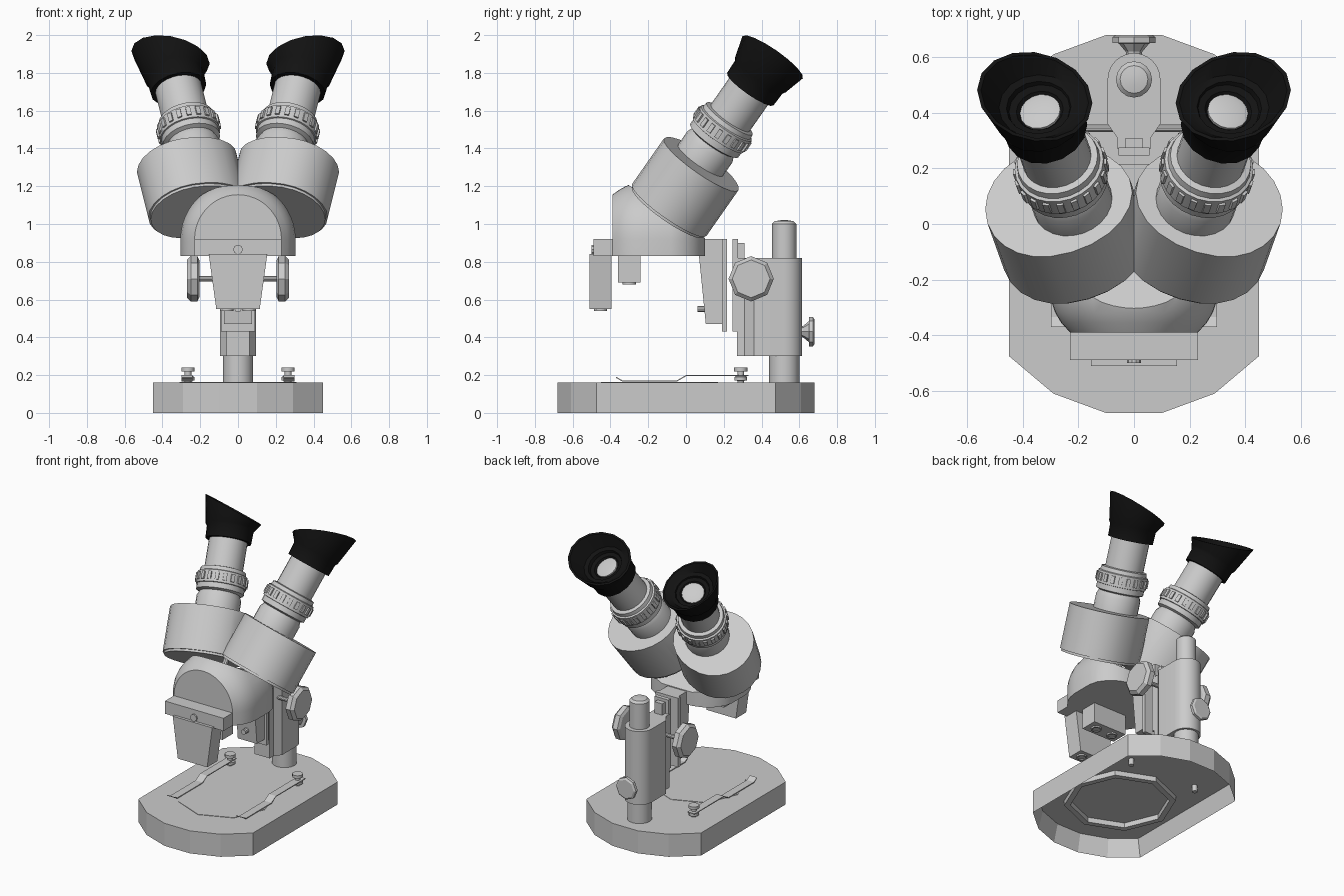
import bpy, bmesh
from math import sin, cos, pi, radians
from mathutils import Vector, Matrix

if "Cube" in bpy.data.objects:
    bpy.data.objects.remove(bpy.data.objects["Cube"])

black = bpy.data.materials.new("rubber_black")
black.diffuse_color = (0.006, 0.006, 0.006, 1)
black.use_nodes = True
black.node_tree.nodes["Principled BSDF"].inputs["Base Color"].default_value = black.diffuse_color
glass = bpy.data.materials.new("lens_light")
glass.diffuse_color = (0.75, 0.75, 0.75, 1)
glass.use_nodes = True
glass.node_tree.nodes["Principled BSDF"].inputs["Base Color"].default_value = glass.diffuse_color


def finish(name, bm, mat=None, smooth=True, mirror=False):
    bmesh.ops.recalc_face_normals(bm, faces=bm.faces)
    me = bpy.data.meshes.new(name)
    bm.to_mesh(me)
    bm.free()
    if smooth:
        for p in me.polygons:
            p.use_smooth = True
        me.set_sharp_from_angle(angle=radians(32))
    ob = bpy.data.objects.new(name, me)
    bpy.context.collection.objects.link(ob)
    if mat:
        me.materials.append(mat)
    if mirror:
        m = ob.modifiers.new("Mirror", 'MIRROR')
        m.use_mirror_merge = False
    return ob


def loft(bm, rings, cap=True):
    rs = [[bm.verts.new(p) for p in r] for r in rings]
    n = len(rs[0])
    for a, b in zip(rs, rs[1:]):
        for i in range(n):
            j = (i + 1) % n
            bm.faces.new((a[i], a[j], b[j], b[i]))
    if cap:
        bm.faces.new(rs[0])
        bm.faces.new(rs[-1])


def prism(name, pts, a0, a1, axis='z', **kw):
    put = {'z': lambda p, a: (p[0], p[1], a),
           'y': lambda p, a: (p[0], a, p[1]),
           'x': lambda p, a: (a, p[0], p[1])}[axis]
    bm = bmesh.new()
    loft(bm, [[put(p, a) for p in pts] for a in (a0, a1)])
    return finish(name, bm, **kw)


def box(name, x0, x1, y0, y1, z0, z1, **kw):
    return prism(name, [(x0, y0), (x1, y0), (x1, y1), (x0, y1)], z0, z1, **kw)


def frame(origin, axis):
    d = Vector(axis).normalized()
    ref = Vector((1, 0, 0)) if abs(d.x) < 0.9 else Vector((0, 0, 1))
    u = (ref - d * ref.dot(d)).normalized()
    m = Matrix((u, d.cross(u), d)).transposed().to_4x4()
    m.translation = Vector(origin)
    return m


def lathe(name, prof, origin, axis=(0, 0, 1), sides=20, bend=None, cap=True, **kw):
    m = frame(origin, axis)
    bm = bmesh.new()
    rings = []
    for r, h in prof:
        ring = [Vector((r * cos(2 * pi * i / sides), r * sin(2 * pi * i / sides), h))
                for i in range(sides)]
        rings.append([m @ (bend(v) if bend else v) for v in ring])
    loft(bm, rings, cap)
    return finish(name, bm, **kw)


# Base: hollow underneath
half = [(.1, -.68), (.29, -.61), (.45, -.475), (.45, .475), (.29, .61), (.1, .68)]
outline = half + [(-x, y) for x, y in reversed(half)]
bm = bmesh.new()
loft(bm, [[(x, y, z) for x, y in outline] for z in (0, .16)])
bmesh.ops.recalc_face_normals(bm, faces=bm.faces)
bottom = min(bm.faces, key=lambda f: f.calc_center_median().z)
bmesh.ops.inset_region(bm, faces=[bottom], thickness=.03)
bmesh.ops.translate(bm, verts=bottom.verts, vec=(0, 0, .125))
finish("base", bm, smooth=False)

# Stage plate and the octagonal ring that holds it from below
lathe("stage_plate", [(.31, .15), (.31, .163)], (0, -.14, 0), sides=8, smooth=False)
lathe("stage_ring", [(.36, .126), (.36, .09), (.32, .09), (.32, .126)], (0, -.14, 0),
      sides=8, cap=False, smooth=False)

# Stage clips with their posts
clip = [(-.37, .185), (-.335, .165), (-.05, .165), (0, .194), (.33, .194)]
strip = clip + [(y, z + .006) for y, z in reversed(clip)]
prism("stage_clip", strip, .242, .298, 'x', smooth=False, mirror=True)
lathe("clip_post", [(.018, .08), (.018, .17), (.034, .172), (.034, .19), (.018, .2),
                    (.018, .218), (.035, .22), (.035, .24)], (.265, .29, 0), sides=12, mirror=True)

# Post
lathe("post", [(.08, .13), (.08, .4), (.065, .41), (.065, 1.0), (.05, 1.015), (.02, 1.02)],
      (0, .52, 0), sides=16)

# Focus holder around the post
arc = [(.095 * cos(pi * i / 12), .52 + .095 * sin(pi * i / 12)) for i in range(13)]
prism("focus_holder", arc + [(-.095, .36), (-.06, .31), (-.06, .27),
                             (.06, .27), (.06, .31), (.095, .36)], .3, .82)
box("focus_rack", -.055, .055, .247, .275, .43, .92)
box("rack_guide", -.03, .03, .27, .31, .43, .9)

# Knobs
lathe("focus_shaft", [(.014, -.21), (.014, .21)], (0, .345, .71), (1, 0, 0), 10)
lathe("focus_knob", [(.1, .205), (.12, .215), (.12, .25), (.1, .27)],
      (0, .345, .71), (1, 0, 0), 8, smooth=False, mirror=True)
lathe("lock_knob", [(.025, .59), (.03, .62), (.055, .65), (.078, .652), (.078, .672), (.065, .68)],
      (0, 0, .43), (0, 1, 0), 8, smooth=False)

# Head arm
prism("head_arm", [(.06, .92), (.2, .92), (.2, .47), (.105, .47)], -.075, .075, 'x')
box("arm_slide", -.09, .09, .19, .216, .43, .92)
lathe("arm_screw", [(.018, .06), (.018, .1)], (0, 0, .55), (0, 1, 0), 10)

# Head: arched body cut by the sloping eyepiece plane
slope_co, slope_no = Vector((0, -.1, 1.065)), Vector((0, .57, .82)).normalized()
stations = [(-.39, .23, 1.155), (-.355, .262, 1.18), (-.32, .283, 1.2), (-.28, .297, 1.215),
            (-.23, .305, 1.222), (-.08, .305, 1.222), (-.02, .29, 1.2), (.04, .245, 1.15),
            (.08, .185, 1.1), (.1, .12, 1.05)]
rings = []
for y, w, top in stations:
    ring = [(w, y, .83)]
    ring += [(w * cos(pi * i / 24), y, .92 + (top - .92) * sin(pi * i / 24)) for i in range(25)]
    rings.append(ring + [(-w, y, .83)])
bm = bmesh.new()
loft(bm, rings)
bmesh.ops.bisect_plane(bm, geom=bm.verts[:] + bm.edges[:] + bm.faces[:],
                       plane_co=slope_co, plane_no=slope_no, clear_outer=True)
bmesh.ops.holes_fill(bm, edges=[e for e in bm.edges if e.is_boundary])
finish("head", bm)
lathe("head_peg", [(.02, -.01), (.02, .045), (.01, .055)], (0, -.155, 1.103), slope_no, 10)

# Front bar and objectives
box("front_bar", -.23, .23, -.49, -.385, .83, .92)
lathe("front_screw", [(.025, -.5), (.025, -.48)], (0, 0, .865), (0, 1, 0), 10)
prism("objective_housing", [(-.155, .84), (.155, .84), (.115, .55), (-.115, .55)], -.51, -.395, 'y')
box("rear_lens_block", -.13, .13, -.36, -.24, .69, .84)
lathe("front_lens", [(.035, .56), (.035, .54), (.025, .54), (.025, .545)],
      (.06, -.452, 0), sides=12, mirror=True)
lathe("rear_lens", [(.035, .7), (.035, .68), (.025, .68), (.025, .685)],
      (.065, -.3, 0), sides=12, mirror=True)

# Prism housings, flat on the inner side
d = Vector((.25, .70, 1)).normalized()
m = frame((.3, .08, 1.315), d)
bm = bmesh.new()
section = []
for i in range(24):
    a = 2 * pi * i / 24
    section.append(((.24 if cos(a) > 0 else .3) * cos(a), .24 * sin(a)))
loft(bm, [[m @ Vector((k * x, k * y, h)) for x, y in section]
          for k, h in ((.96, -.315), (.96, -.3), (1, -.3), (1, 0))])
bmesh.ops.bisect_plane(bm, geom=bm.verts[:] + bm.edges[:] + bm.faces[:],
                       plane_co=(.055, 0, 0), plane_no=(-1, 0, -.06), clear_outer=False,
                       clear_inner=False)
doomed = [v for v in bm.verts if (v.co - Vector((.055, 0, 0))).dot(Vector((-1, 0, -.06))) > 1e-4]
bmesh.ops.delete(bm, geom=doomed, context='VERTS')
cut = Vector((-1, 0, -.06))
bmesh.ops.holes_fill(bm, edges=[e for e in bm.edges if e.is_boundary])
finish("prism_housing", bm, mirror=True)

# Eyepiece tubes, offset inward from the housing centre
eye = (.2206, .0765, 1.337)
lathe("eyepiece_tube", [(.145, -.02), (.145, .09), (.132, .12), (.155, .13), (.155, .165),
                        (.163, .167), (.163, .245), (.152, .25), (.148, .275), (.125, .28),
                        (.125, .5)], eye, d, 24, mirror=True)

# Grip bumps on the adjustment ring
m = frame(eye, d)
bm = bmesh.new()
for i in range(20):
    place = m @ Matrix.Rotation(2 * pi * i / 20, 4, 'Z') @ Matrix.Translation((.163, 0, .207))
    bmesh.ops.create_cube(bm, size=1, matrix=place @ Matrix.Diagonal((.016, .024, .05, 1)))
finish("ring_grips", bm, smooth=False, mirror=True)


# Eyecups, taller on the outer side
def flare(v):
    w = max(0, min(1, (v.z - .57) / .11))
    return Vector((v.x, v.y, v.z + .42 * v.x * w))


lathe("eyecup", [(.12, .47), (.15, .47), (.153, .55), (.163, .565), (.195, .68), (.182, .68),
                 (.14, .615), (.115, .61), (.11, .595), (.085, .59), (.07, .57)],
      eye, d, 16, bend=flare, cap=False, mat=black, mirror=True)
lathe("eye_lens", [(.074, .56), (.074, .585), (.05, .592)], eye, d, 16, mat=glass, mirror=True)
